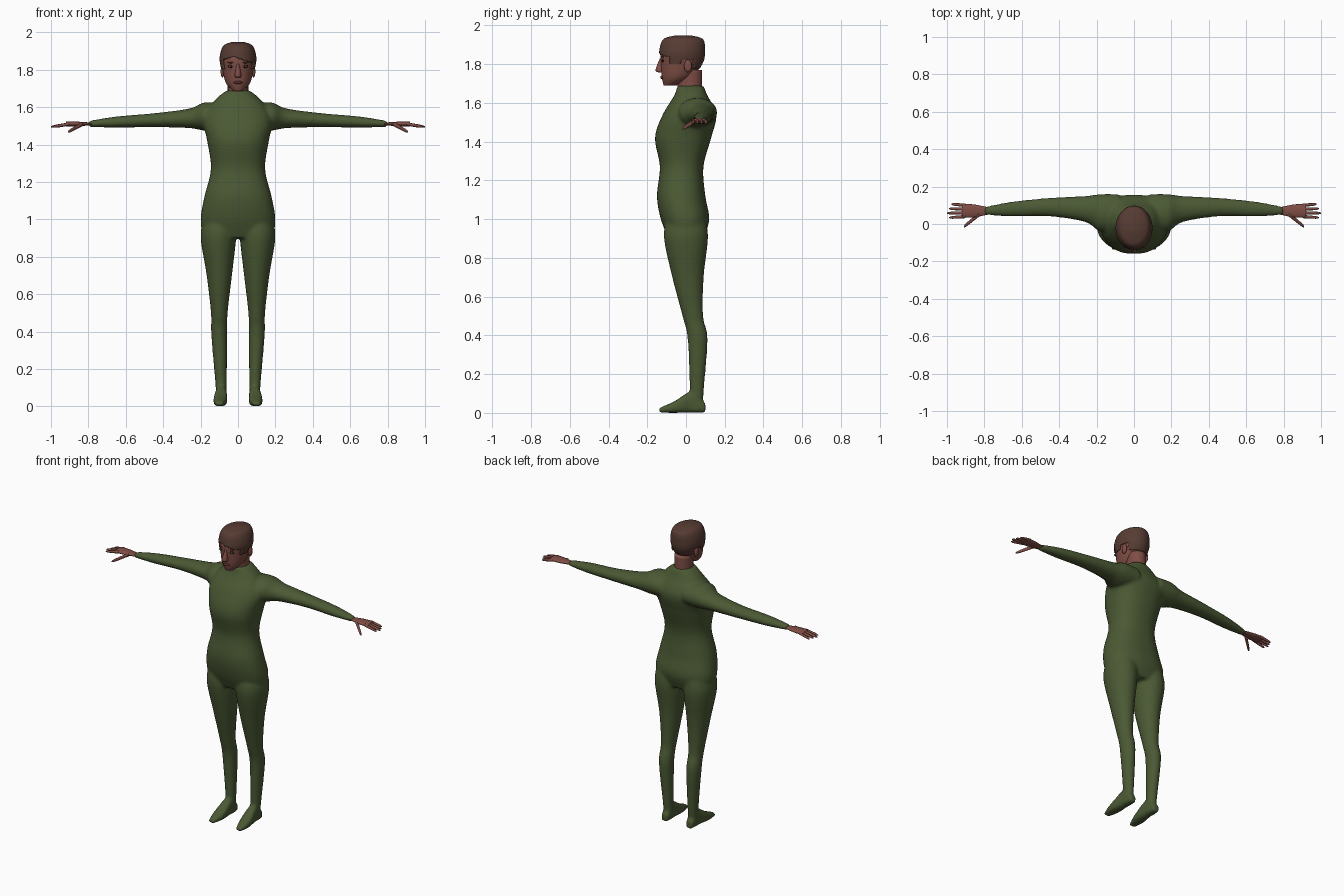
import bpy, bmesh, math
from mathutils import Vector, Matrix

cube = bpy.data.objects.get("Cube")
if cube:
    bpy.data.objects.remove(cube, do_unlink=True)


def material(name, *rgb):
    mat = bpy.data.materials.new(name)
    mat.use_nodes = True
    mat.diffuse_color = (*rgb, 1)
    mat.node_tree.nodes["Principled BSDF"].inputs["Base Color"].default_value = mat.diffuse_color
    return mat


GREEN = material("suit green", .07, .1, .034)
SKIN = material("skin", .21, .075, .058)
HAIR = material("hair brown", .095, .045, .033)
LIPS = material("lip red", .1, .025, .025)
WHITE = material("eye white", .35, .27, .24)
DARK = material("eye dark", .025, .014, .011)

RING_PLANE = {"x": ("y", "z"), "y": ("x", "z"), "z": ("x", "y")}


def blend(rows, index, t):
    """Smooth curve through the rows."""
    last = len(rows) - 1
    before, start = rows[max(index - 1, 0)], rows[index]
    end, after = rows[index + 1], rows[min(index + 2, last)]
    leave, arrive = (end - before) / 2, (after - start) / 2
    bend = 3 * (end - start) - 2 * leave - arrive
    twist = 2 * (start - end) + leave + arrive
    return start + t * (leave + t * (bend + t * twist))


def rounded(value, power):
    return math.copysign(abs(value) ** (2 / power), value)


def loft(bm, axis, rows, side=1, power=2, sides=24, steps=6):
    """Skin oval rings; each row holds a centre and two radii."""
    rows = [Vector(row) for row in rows]
    dense = [blend(rows, index, step / steps) for index in range(len(rows) - 1) for step in range(steps)]
    dense.append(rows[-1])
    rings = []
    for row in dense:
        ring = []
        for k in range(sides):
            angle = math.tau * k / sides
            point = Vector(row[:3])
            first, second = RING_PLANE[axis]
            setattr(point, first, getattr(point, first) + row[3] * rounded(math.cos(angle), power))
            setattr(point, second, getattr(point, second) + row[4] * rounded(math.sin(angle), power))
            point.x *= side
            ring.append(bm.verts.new(point))
        rings.append(ring)
    for lower, upper in zip(rings, rings[1:]):
        for k in range(sides):
            bm.faces.new((lower[k - 1], lower[k], upper[k], upper[k - 1]))
    bm.faces.new(rings[0])
    bm.faces.new(rings[-1])


def limb(rows, flat):
    """Rows of x, y, z and radius, with the second radius in a fixed ratio."""
    return [(x, y, z, radius, radius * flat) for x, y, z, radius in rows]


def body(rows, swell=0):
    """Rows of height, half width, front and back, centred on the middle."""
    return [(0, (front + back) / 2, z + swell, half + swell, (back - front) / 2 + swell)
            for z, half, front, back in rows]


def finish(bm, name, mat):
    bmesh.ops.recalc_face_normals(bm, faces=bm.faces)
    mesh = bpy.data.meshes.new(name)
    bm.to_mesh(mesh)
    bm.free()
    mesh.materials.append(mat)
    mesh.shade_smooth()
    part = bpy.data.objects.new(name, mesh)
    bpy.context.collection.objects.link(part)
    return part


def blob(name, mat, place, radii):
    bm = bmesh.new()
    shape = Matrix.Translation(place) @ Matrix.Diagonal((*radii, 1))
    bmesh.ops.create_uvsphere(bm, u_segments=16, v_segments=10, radius=1, matrix=shape)
    finish(bm, name, mat)


# Bodysuit: torso, legs, feet and sleeves fused into one skin
torso = body([(.9, .185, -.09, .09), (1, .2, -.13, .12), (1.12, .18, -.15, .1), (1.27, .145, -.135, .09),
              (1.42, .165, -.16, .13), (1.54, .185, -.12, .157), (1.64, .12, -.06, .11),
              (1.69, .06, -.045, .09)])
leg = limb([(.1, 0, 1, .085), (.105, 0, .9, .095), (.1, .01, .7, .068), (.1, .035, .5, .045),
            (.1, .06, .38, .043), (.09, .055, .1, .03), (.09, .05, .01, .03)], flat=1.2)
foot = [(x, y, height / 2, half, height / 2) for x, y, half, height in (
    (.09, .1, .025, .05), (.09, .03, .03, .11), (.095, -.06, .037, .06), (.1, -.14, .02, .025))]
sleeve = limb([(.08, .07, 1.55, .09), (.18, .06, 1.55, .1), (.26, .08, 1.54, .07),
               (.45, .09, 1.53, .05), (.65, .08, 1.52, .04), (.8, .07, 1.51, .022)], flat=.75)
bm = bmesh.new()
loft(bm, "z", torso, power=2.3, sides=40)
for side in (1, -1):
    loft(bm, "z", leg, side)
    loft(bm, "y", foot, side, power=2.8)
    loft(bm, "x", sleeve, side)
suit = finish(bm, "bodysuit", GREEN)
fuse = suit.modifiers.new("fuse", "REMESH")
fuse.mode = "VOXEL"
fuse.voxel_size = .009
fuse.use_smooth_shade = True
relax = suit.modifiers.new("relax", "SMOOTH")
relax.iterations = 8

# Hands: palm, four fingers and a thumb
palm = limb([(.78, .07, 1.51, .02), (.86, .07, 1.51, .035), (.92, .07, 1.51, .036)], flat=.35)


def digit(bm, side, base, tip, thick):
    base, tip = Vector(base), Vector(tip)
    rows = [(*base, thick), (*base.lerp(tip, .8), thick * .8), (*tip, thick * .3)]
    loft(bm, "x", limb(rows, flat=1), side, sides=10)


for side, label in ((1, "left"), (-1, "right")):
    bm = bmesh.new()
    loft(bm, "x", palm, side)
    for finger in range(4):
        spread = .02 * (finger - 1.5)
        reach = 1 - .012 * abs(finger - 1)
        digit(bm, side, (.9, .07 + spread, 1.51), (reach, .07 + 1.2 * spread, 1.495), thick=.009)
    digit(bm, side, (.83, .05, 1.51), (.91, -.015, 1.467), thick=.012)
    finish(bm, label + "_hand", SKIN)

# Head and neck
skull = [(1.69, .03, -.115, -.05), (1.73, .065, -.125, .03), (1.8, .083, -.13, .08),
         (1.86, .09, -.13, .09), (1.92, .07, -.11, .08), (1.94, .025, -.05, .02)]
bm = bmesh.new()
loft(bm, "z", body(skull), sides=40)
finish(bm, "head", SKIN)
bm = bmesh.new()
loft(bm, "z", limb([(0, .02, 1.65, .055), (0, .02, 1.77, .055)], flat=1.15))
finish(bm, "neck", SKIN)


# Short hair: a shell over the skull trimmed along the hairline
def below_hairline(face):
    x, y, z = face.calc_center_median()
    if y < -.085:
        return z < 1.87 - .3 * abs(x + .03)
    if y < -.02:
        return z < 1.8
    return z < (1.825 if y < .035 else 1.775)


bm = bmesh.new()
loft(bm, "z", body(skull, swell=.008), sides=56, steps=12)
bare = [face for face in bm.faces if below_hairline(face)]
bmesh.ops.delete(bm, geom=bare, context="FACES")
hair = finish(bm, "hair", HAIR)
rim = hair.modifiers.new("thickness", "SOLIDIFY")
rim.thickness = .008

# Face
bm = bmesh.new()
loft(bm, "z", body([(1.83, .007, -.135, -.11), (1.77, .018, -.157, -.11), (1.757, .012, -.14, -.11)]))
finish(bm, "nose", SKIN)
blob("lips", LIPS, (0, -.123, 1.732), (.024, .01, .009))
for side, label in ((1, "left"), (-1, "right")):
    eye = Vector((side * .036, -.12, 1.818))
    blob(label + "_eyelid", DARK, eye, (.018, .006, .008))
    blob(label + "_eye", WHITE, eye, (.014, .008, .005))
    blob(label + "_iris", DARK, eye, (.005, .01, .005))
    blob(label + "_brow", HAIR, eye + Vector((0, 0, .02)), (.02, .008, .004))
    blob(label + "_ear", SKIN, (side * .083, .01, 1.79), (.01, .02, .032))
